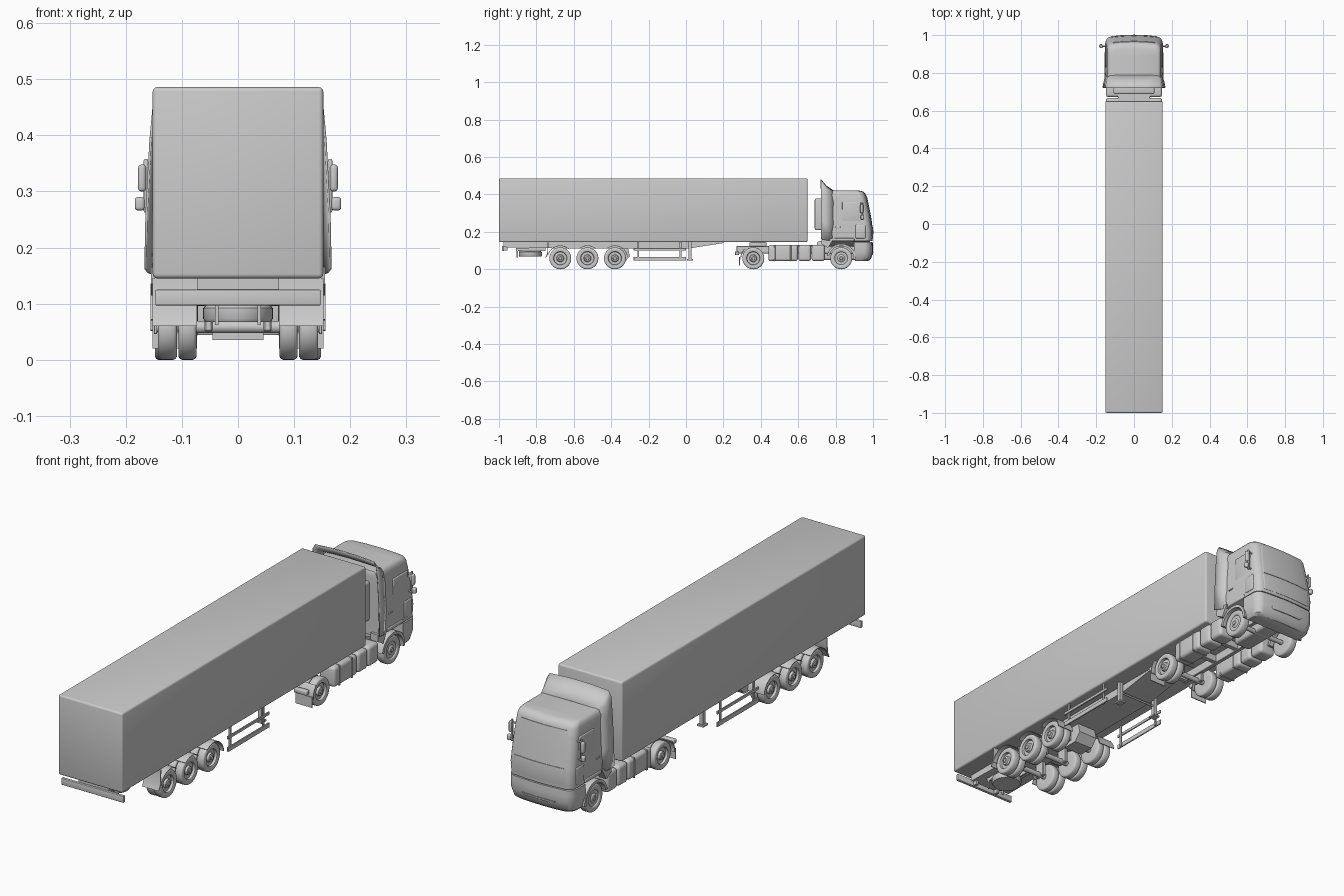
import bpy, bmesh, math
from mathutils import Vector, Matrix


def finish(name, bm, mirror=False, angle=35):
    bmesh.ops.recalc_face_normals(bm, faces=bm.faces)
    me = bpy.data.meshes.new(name)
    bm.to_mesh(me)
    bm.free()
    ob = bpy.data.objects.new(name, me)
    bpy.context.collection.objects.link(ob)
    bpy.ops.object.select_all(action='DESELECT')
    ob.select_set(True)
    bpy.context.view_layer.objects.active = ob
    bpy.ops.object.shade_smooth_by_angle(angle=math.radians(angle))
    if mirror:
        ob.modifiers.new("Mirror", 'MIRROR')
    return ob


def box(name, x, y, z, bevel=0, mirror=False, seg=3):
    bm = bmesh.new()
    bmesh.ops.create_cube(bm, size=1)
    for v in bm.verts:
        v.co = Vector([(r[0] + r[1]) / 2 + c * (r[1] - r[0]) for r, c in zip((x, y, z), v.co)])
    if bevel:
        bmesh.ops.bevel(bm, geom=bm.edges[:], offset=bevel, segments=seg, profile=0.5, affect='EDGES')
    return finish(name, bm, mirror)


def prism(name, pts, x0, x1, mirror=False):
    """Extrude a (y, z) outline along x."""
    bm = bmesh.new()
    f = bm.faces.new([bm.verts.new((x0, y, z)) for y, z in pts])
    ex = bmesh.ops.extrude_face_region(bm, geom=[f])
    for v in ex['geom']:
        if isinstance(v, bmesh.types.BMVert):
            v.co.x = x1
    return finish(name, bm, mirror)


def arc(cy, cz, r, a0, a1, n=14):
    return [(cy + r * math.cos(math.radians(a0 + (a1 - a0) * i / n)),
             cz + r * math.sin(math.radians(a0 + (a1 - a0) * i / n))) for i in range(n + 1)]


def fender(name, cy, r0, r1, a0, a1, x0, x1):
    prism(name, arc(cy, R, r1, a0, a1) + arc(cy, R, r0, a1, a0), x0, x1, True)


def lathe(name, prof, matrix, mirror=False, n=36):
    """Spin an (r, height) profile about z, then place it by matrix."""
    bm = bmesh.new()
    vs = [bm.verts.new((r, 0, h)) for r, h in prof]
    es = [bm.edges.new(p) for p in zip(vs, vs[1:])]
    bmesh.ops.spin(bm, geom=vs + es, axis=(0, 0, 1), cent=(0, 0, 0), angle=math.tau, steps=n)
    bmesh.ops.remove_doubles(bm, verts=bm.verts, dist=1e-5)
    bm.transform(matrix)
    return finish(name, bm, mirror)


def along_x(x, y, z):
    return Matrix.Translation((x, y, z)) @ Matrix.Rotation(math.pi / 2, 4, 'Y')


def rod(name, r, x0, x1, y, z, mirror=False):
    h = (x1 - x0) / 2
    lathe(name, [(0, -h), (r, -h), (r, h), (0, h)], along_x((x0 + x1) / 2, y, z), mirror, 20)


def loft(name, sections, bow=0.012):
    """Stack rounded plan sections (z, back y, front y, half width, corner radius)."""
    bm = bmesh.new()
    rings = []
    for z, yb, yf, hw, r in sections:
        half = [(hw, yb)] + [(hw - r + r * math.cos(a * math.pi / 12), yf - r + r * math.sin(a * math.pi / 12))
                             for a in range(7)] + [(hw * 0.4, yf)]
        plan = half + [(0, yf)] + [(-x, y) for x, y in reversed(half)]
        rings.append([bm.verts.new((x, y - (bow * (x / 0.15) ** 2 if y > yb else 0), z)) for x, y in plan])
    n = len(rings[0])
    for a, b in zip(rings, rings[1:]):
        for i in range(n):
            bm.faces.new((a[i], a[(i + 1) % n], b[(i + 1) % n], b[i]))
    bm.faces.new(rings[0])
    bm.faces.new(rings[-1])
    return finish(name, bm)


R = 0.0585   # tyre radius

# Trailer body, frame and rear bar
box("trailer_box", (-0.152, 0.152), (-1, 0.65), (0.145, 0.486), 0.008)
prism("trailer_frame", [(-0.975, 0.146), (-0.975, 0.118), (-0.7, 0.112), (0.02, 0.112), (0.2, 0.14), (0.2, 0.146)],
      -0.073, 0.073)
box("rear_bumper", (-0.147, 0.147), (-0.985, -0.972), (0.097, 0.125), 0.002)
box("bumper_bracket", (0.05, 0.062), (-0.974, -0.955), (0.1, 0.146), 0, True)
lathe("spare_wheel", [(0, -.012), (.05, -.015), (.058, -.015), (.062, -.009), (.062, .01), (.056, .016), (0, .016)],
      Matrix.Translation((0, -0.832, 0.082)))
box("spare_carrier", (0.035, 0.041), (-0.91, -0.75), (0.097, 0.113), 0, True)
box("spare_hanger", (0.035, 0.041), (-0.905, -0.897), (0.062, 0.1), 0, True)
prism("underfloor_tank", [(-0.31, 0.115), (-0.3, 0.07), (-0.33, 0.035), (-0.4, 0.035), (-0.4, 0.115)], -0.045, 0.045)

# Trailer side guards and landing legs
for z0, z1 in ((0.046, 0.066), (0.1, 0.113)):
    box("side_guard_rail", (0.144, 0.15), (-0.28, 0), (z0, z1), 0.001, True, 1)
for y in (-0.255, -0.03):
    box("side_guard_post", (0.138, 0.144), (y - 0.005, y + 0.005), (0.048, 0.146), 0, True)
box("landing_leg", (0.085, 0.101), (0.013, 0.029), (0.054, 0.146), 0, True)
box("landing_foot", (0.078, 0.108), (0.005, 0.037), (0.047, 0.054), 0, True)
rod("landing_crossbar", 0.004, -0.09, 0.09, 0.021, 0.1)


# Wheels and axles
def wheel(name, x, y, w, dish):
    lathe(name, [(0, -w), (.036, -w), (.038, -w), (.053, -w), (.0565, -w + .002), (R, -w + .006), (R, w - .006),
                 (.0565, w - .002), (.053, w), (.039, w), (.036, w - .002), (.034, w - dish), (.02, w - dish),
                 (.017, w - .003), (.01, w - .001), (.008, w + .002), (0, w + .002)], along_x(x, y, R), True)


trailer_axles = (-0.672, -0.527, -0.38)
for y in trailer_axles + (0.36,):
    wheel("outer_wheel", 0.126, y, 0.017, 0.012)
    wheel("inner_wheel", 0.09, y, 0.016, 0.006)
    rod("axle", 0.011, -0.08, 0.08, y, R)
    box("axle_mount", (0.045, 0.06), (y - 0.025, y + 0.025), (0.05, 0.115), 0.003, True, 1)
wheel("steer_wheel", 0.13, 0.83, 0.018, 0.006)
rod("steer_axle", 0.01, -0.12, 0.12, 0.83, R)

# Trailer and drive fenders with mud flaps
fender("trailer_rear_fender", trailer_axles[0], 0.066, 0.069, 50, 165, 0.073, 0.152)
fender("trailer_middle_fender", trailer_axles[1], 0.066, 0.069, 50, 130, 0.073, 0.152)
fender("trailer_front_fender", trailer_axles[2], 0.066, 0.069, 5, 130, 0.073, 0.152)
prism("trailer_mud_flap", [(-0.735, 0.146), (-0.738, 0.08), (-0.75, 0.06), (-0.753, 0.06), (-0.742, 0.085),
                           (-0.739, 0.146)], 0.073, 0.152, True)
fender("drive_fender", 0.36, 0.065, 0.069, 135, 185, 0.073, 0.152)
box("drive_mud_flap", (0.073, 0.152), (0.284, 0.288), (0.02, 0.065), 0, True)
box("tail_lamp", (0.08, 0.14), (0.262, 0.284), (0.076, 0.095), 0.004, True)

# Tractor chassis, coupling and tanks
box("chassis_rail", (0.038, 0.056), (0.27, 0.93), (0.085, 0.125), 0.002, True, 1)
for y in (0.28, 0.48, 0.62):
    box("chassis_crossmember", (-0.05, 0.05), (y - 0.01, y + 0.01), (0.09, 0.12))
box("coupling_plate", (-0.07, 0.07), (0.34, 0.43), (0.122, 0.145), 0.006)
box("deck_plate", (-0.085, 0.085), (0.46, 0.74), (0.124, 0.13))
box("engine", (-0.042, 0.042), (0.7, 0.93), (0.05, 0.15), 0.012)
for name, y0, y1 in (("fuel_tank", 0.44, 0.598), ("air_tank", 0.602, 0.668), ("step_box", 0.672, 0.742)):
    box(name, (0.072, 0.149), (y0, y1), (0.043, 0.13), 0.014, True, 4)
for y in (0.475, 0.56):
    box("tank_strap", (0.071, 0.151), (y - 0.004, y + 0.004), (0.042, 0.131), 0.003, True, 1)
box("air_intake", (-0.108, 0.108), (0.688, 0.74), (0.21, 0.378), 0.008)

# Cab shell
cab = [(0.15, 0.735, 0.997, 0.15, 0.03), (0.2, 0.735, 1.0, 0.152, 0.03), (0.24, 0.735, 0.994, 0.151, 0.03),
       (0.3, 0.735, 0.984, 0.149, 0.03), (0.36, 0.735, 0.972, 0.146, 0.03), (0.395, 0.735, 0.964, 0.143, 0.03),
       (0.408, 0.736, 0.957, 0.14, 0.03), (0.416, 0.738, 0.946, 0.134, 0.03), (0.42, 0.742, 0.928, 0.125, 0.03)]
loft("cab", cab)
loft("windscreen", [(0.244, 0.955, 0.9955, 0.132, 0.02), (0.3, 0.945, 0.986, 0.13, 0.02),
                    (0.36, 0.935, 0.974, 0.126, 0.02), (0.388, 0.93, 0.968, 0.122, 0.02)])
loft("grille_panel", [(0.164, 0.96, 0.999, 0.128, 0.015), (0.2, 0.96, 1.002, 0.129, 0.015),
                      (0.236, 0.96, 0.997, 0.129, 0.015)])
loft("front_bumper", [(0.044, 0.905, 0.975, 0.136, 0.035), (0.054, 0.9, 0.988, 0.145, 0.035),
                      (0.09, 0.897, 1.0, 0.152, 0.035), (0.12, 0.897, 1.0, 0.153, 0.035),
                      (0.146, 0.897, 0.998, 0.152, 0.03)])
loft("bumper_slot", [(0.08, 0.95, 1.0, 0.075, 0.01), (0.09, 0.95, 1.002, 0.085, 0.01)])
loft("cab_base", [(0.128, 0.74, 0.985, 0.07, 0.02), (0.152, 0.74, 0.985, 0.145, 0.02)])

# Cab side details
fender("cab_wheel_arch", 0.83, 0.066, 0.078, -5, 170, 0.1, 0.156)
prism("cab_rear_skirt", [(0.724, 0.165), (0.724, 0.135), (0.76, 0.115), (0.775, 0.14), (0.79, 0.165)], 0.12, 0.155, True)
box("corner_panel", (0.12, 0.1545), (0.905, 0.96), (0.165, 0.238), 0.006, True)
box("door_sill", (0.12, 0.154), (0.79, 0.9), (0.15, 0.166), 0.004, True)
box("side_window", (0.13, 0.1505), (0.835, 0.935), (0.255, 0.36), 0.004, True)
box("door_handle", (0.145, 0.155), (0.8, 0.825), (0.222, 0.229), 0.002, True)

# Rear air deflector: a collar flaring back from the cab sides and roof
bm = bmesh.new()
front = [(0.149, 0.15), (0.151, 0.24), (0.146, 0.36), (0.139, 0.405), (0.126, 0.419), (0.06, 0.421), (0, 0.422)]
rear = [(0.167, 0.162), (0.165, 0.26), (0.158, 0.39), (0.152, 0.455), (0.14, 0.476), (0.06, 0.481), (0, 0.482)]
rows = []
for half, y in ((front, 0.788), ([((a[0] + 2 * b[0]) / 3, (a[1] * 1.2 + b[1] * 0.8) / 2) for a, b in zip(front, rear)],
                                 0.752), (rear, 0.722)):
    full = half + [(-x, z) for x, z in reversed(half[:-1])]
    rows.append([bm.verts.new((x, y, z)) for x, z in full])
for a, b in zip(rows, rows[1:]):
    for i in range(len(a) - 1):
        bm.faces.new((a[i], a[i + 1], b[i + 1], b[i]))
ob = finish("air_deflector", bm, angle=50)
ob.modifiers.new("Thickness", 'SOLIDIFY').thickness = 0.004

# Mirrors
box("main_mirror", (0.164, 0.178), (0.931, 0.948), (0.3, 0.348), 0.006, True)
box("wide_mirror", (0.166, 0.184), (0.934, 0.952), (0.266, 0.29), 0.006, True)
box("mirror_arm", (0.16, 0.168), (0.937, 0.945), (0.262, 0.358), 0.003, True)
for z in (0.27, 0.345):
    rod("mirror_bracket", 0.0035, 0.14, 0.168, 0.941, z, True)
